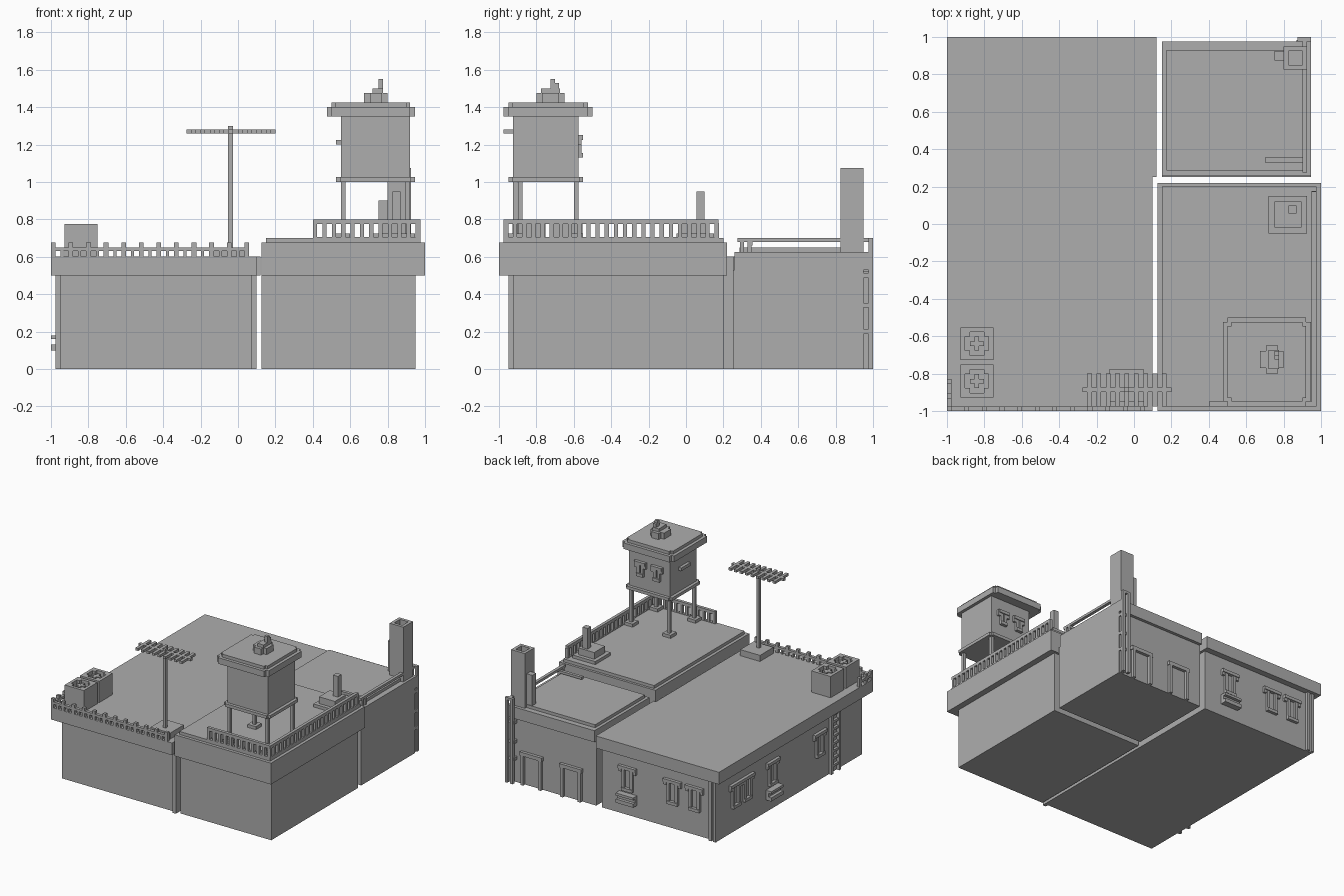
import bpy
import bmesh

default_cube = bpy.data.objects.get("Cube")
if default_cube:
    bpy.data.objects.remove(default_cube, do_unlink=True)

# Single plain colour
gray = bpy.data.materials.new("plain_gray")
gray.use_nodes = True
tone = (.42, .42, .42, 1)
gray.diffuse_color = tone
gray.node_tree.nodes["Principled BSDF"].inputs["Base Color"].default_value = tone


def part(name, *boxes):
    """Make one object from boxes given as (x range, y range, z range)."""
    bm = bmesh.new()
    for box in boxes:
        cube = bmesh.ops.create_cube(bm, size=1)
        for vert in cube["verts"]:
            for axis, (low, high) in enumerate(box):
                vert.co[axis] = high if vert.co[axis] > 0 else low
    mesh = bpy.data.meshes.new(name)
    bm.to_mesh(mesh)
    bm.free()
    mesh.materials.append(gray)
    obj = bpy.data.objects.new(name, mesh)
    bpy.context.collection.objects.link(obj)
    return obj


def around(center, width):
    return (center - width / 2, center + width / 2)


def inset(span, amount):
    return (span[0] + amount, span[1] - amount)


def notched(x, y, z, notch):
    """Two crossing boxes that leave the four corners cut."""
    return [(inset(x, notch), y, z), (x, inset(y, notch), z)]


def open_box(x, y, z, wall, depth):
    """Block with a square recess in its top."""
    bottom, top = z
    floor = top - depth
    rim = (floor, top)
    inner = inset(y, wall)
    return [(x, y, (bottom, floor)),
            (x, (y[0], inner[0]), rim), (x, (inner[1], y[1]), rim),
            ((x[0], x[0] + wall), inner, rim), ((x[1] - wall, x[1]), inner, rim)]


def wall_box(wall, along, z, depth):
    """Box standing out from a wall that faces left or back."""
    facing, position = wall
    if facing == "left":
        return ((position - depth, position), along, z)
    return (along, (position, position + depth), z)


def window(name, wall, center, top, height, scale=1.0, cooler=False):
    """Raised lintel, jambs and sill, with an optional cooling unit below."""
    lintel = .16 * scale
    opening = .1 * scale
    bar = .025
    bottom = top - height
    boxes = [wall_box(wall, around(center, lintel), (top - bar, top), bar),
             wall_box(wall, around(center, opening), (bottom, bottom + bar), bar)]
    for side in (-1, 1):
        jamb = around(center + side * (opening - bar) / 2, bar)
        boxes.append(wall_box(wall, jamb, (bottom, top), bar * .7))
        boxes.append(wall_box(wall, around(center + side * lintel * .42, bar),
                              (top - bar * 2, top), bar * .7))
    if cooler:
        boxes.append(wall_box(wall, around(center, lintel), (.1, .13), bar * 2))
        boxes.append(wall_box(wall, around(center, lintel), (.16, .18), bar * 2))
        boxes.append(wall_box(wall, around(center, lintel), (.1, .18), bar))
    part(name, *boxes)


def door(name, wall, center):
    """Raised door frame with a wider lintel."""
    bar = .025
    boxes = [wall_box(wall, around(center, .2), (.24, .27), bar)]
    for side in (-1, 1):
        boxes.append(wall_box(wall, around(center + side * .08, bar), (0, .25), bar))
    part(name, *boxes)


# Long left building with its overhanging roof
part("long_building_walls", ((-.95, .1), (-.925, .95), (0, .5)))
part("long_building_roof", ((-1, .1), (-1, .25), (.5, .6)),
     ((-1, .12), (.25, 1), (.5, .6)))
part("front_drainpipe", ((.07, .1), (-.95, -.925), (0, .5)))
part("corner_drainpipes", *[(around(x, .025), (.95, .975), (0, .5))
                            for x in (-.9, -.94)])

# Front right building
part("front_building_walls", ((.125, .95), (-.925, .2), (0, .5)))
part("front_building_cornice", ((.125, 1), (-1, .22), (.5, .675)))
part("front_building_roof", ((.15, .975), (-.975, .2), (.675, .7)))

# Back right building with a stepped roof
part("back_building_walls", ((.15, .945), (.25, .95), (0, .53)))
part("back_building_cornice", ((.15, .945), (.26, .975), (.53, .625)))
part("back_building_roof", ((.175, .9), (.285, .93), (.625, .65)))

# Windows and doors
left_wall = ("left", -.95)
back_wall = ("back", .95)
for index, (place, cooled) in enumerate([(.72, False), (.57, False),
                                         (.24, True), (-.37, False)]):
    window(f"left_window_{index}", left_wall, place, .4, .2, cooler=cooled)
for index, (place, cooled) in enumerate([(-.14, True), (-.55, False), (-.75, False)]):
    window(f"back_window_{index}", back_wall, place, .4, .2, cooler=cooled)
for index, place in enumerate((.37, .73)):
    door(f"back_door_{index}", back_wall, place)

# Ladder on the left wall
rungs = [wall_box(left_wall, around(-.56, .1), around(.06 * step, .02), .02)
         for step in range(1, 9)]
rails = [wall_box(left_wall, around(-.56 + side * .05, .025), (0, .5), .025)
         for side in (-1, 1)]
part("wall_ladder", *rungs, *rails)

# Low fence on the long roof
front_edge, left_edge = (-1, -.975), (-1, -.975)
fence = [((-1, .05), front_edge, (.63, .65)), (left_edge, (-1, -.83), (.63, .65))]
for step in range(12):
    fence.append((around(-.9875 + step * .094, .025), front_edge, (.6, .675)))
for step in range(22):
    fence.append((around(-.9875 + step * .047, .016), front_edge, (.6, .63)))
for step in range(1, 3):
    fence.append((left_edge, around(-1 + step * .08, .025), (.6, .675)))
part("low_fence", *fence)

# Balustrade on the front building
front_run, side_run = (-.975, -.95), (.95, .975)
balustrade = []
for height in ((.675, .705), (.775, .8)):
    balustrade.append(((.4, .975), front_run, height))
    balustrade.append((side_run, (-.975, .175), height))
for step in range(12):
    balustrade.append((around(.4125 + step * .05, .022), front_run, (.7, .78)))
for step in range(24):
    balustrade.append((side_run, around(-.9625 + step * .049, .022), (.7, .78)))
part("balustrade", *balustrade)

# Roof cooling units with fans in open tops
for index, y in enumerate((-.84, -.64)):
    x = -.84
    sides = (around(x, .175), around(y, .175))
    unit = open_box(*sides, (.6, .775), .025, .06)
    unit += [(around(x, .075), around(y, .025), (.7, .765)),
             (around(x, .025), around(y, .075), (.7, .765))]
    unit += [(around(x + i * .05, .025), around(y + j * .05, .025), (.7, .775))
             for i in (-1, 1) for j in (-1, 1)]
    part(f"cooling_unit_{index}", *unit)

# Aerial with mast, boom and cross rods
mast_x, mast_y = -.04, -.887
aerial = [((-.13, .05), (-.95, -.775), (.6, .65)),
          (around(mast_x, .025), around(mast_y, .025), (.6, 1.3)),
          ((-.275, .2), around(mast_y, .025), (1.26, 1.28))]
for step in range(9):
    aerial.append((around(-.238 + step * .05, .025), (-.975, -.8), (1.26, 1.28)))
part("aerial", *aerial)

# Water tower
tank_x, tank_y = (.55, .92), (-.925, -.575)
part("tower_tank", (tank_x, tank_y, (1.0, 1.35)))
part("tower_platform", *notched((.525, .945), (-.95, -.55), (1.0, 1.025), .02))
legs = []
for x in inset(tank_x, .0125):
    for y in inset(tank_y, .0125):
        legs.append((around(x, .025), around(y, .025), (.7, 1.0)))
        legs.append((around(x, .075), around(y, .075), (.7, .725)))
part("tower_legs", *legs)
part("tower_roof", *notched((.475, .945), (-.975, -.5), (1.35, 1.4), .025),
     *notched((.5, .92), (-.95, -.525), (1.4, 1.425), .02))
part("tower_cap", *notched((.675, .8), (-.8, -.65), (1.425, 1.475), .03),
     ((.72, .775), (-.775, -.675), (1.475, 1.5)),
     ((.75, .775), (-.725, -.7), (1.5, 1.55)),
     ((.75, .775), (-.71, -.68), (1.5, 1.53)))
for index, x in enumerate((.66, .81)):
    window(f"tower_window_{index}", ("back", tank_y[1]), x, 1.25, .12, scale=.6)
part("tower_side_handle",
     wall_box(("left", tank_x[0]), around(-.75, .12), (1.2, 1.225), .025))

# Vent on the front building
part("roof_vent", ((.72, .925), (-.05, .15), (.7, .725)),
     ((.75, .895), (-.02, .12), (.7, .78)),
     ((.825, .87), (.055, .1), (.7, .95)))

# Chimneys on the back building
part("tall_chimney", *open_box((.8, .925), (.825, .95), (.6, 1.075), .025, .1))
part("small_chimney", ((.75, .8), (.875, .925), (.65, .9)))

# Roof pipe that runs to the back and down to the ground
part("roof_pipe", ((.9, .925), (.275, 1), (.68, .7)),
     ((.7, .925), (.33, .355), (.66, .68)),
     ((.925, .945), (.975, 1), (0, .7)), ((.9, .945), (.975, 1), (.68, .7)),
     ((.875, .9), (.975, 1), (0, .7)), ((.91, .935), (.95, .975), (0, .52)),
     ((.9, .925), (.29, .31), (.625, .68)), ((.9, .925), (.33, .35), (.625, .68)))
part("pipe_brackets", *[((.87, .945), (.95, .985), around(z, .025))
                        for z in (.2, .34, .5)])
